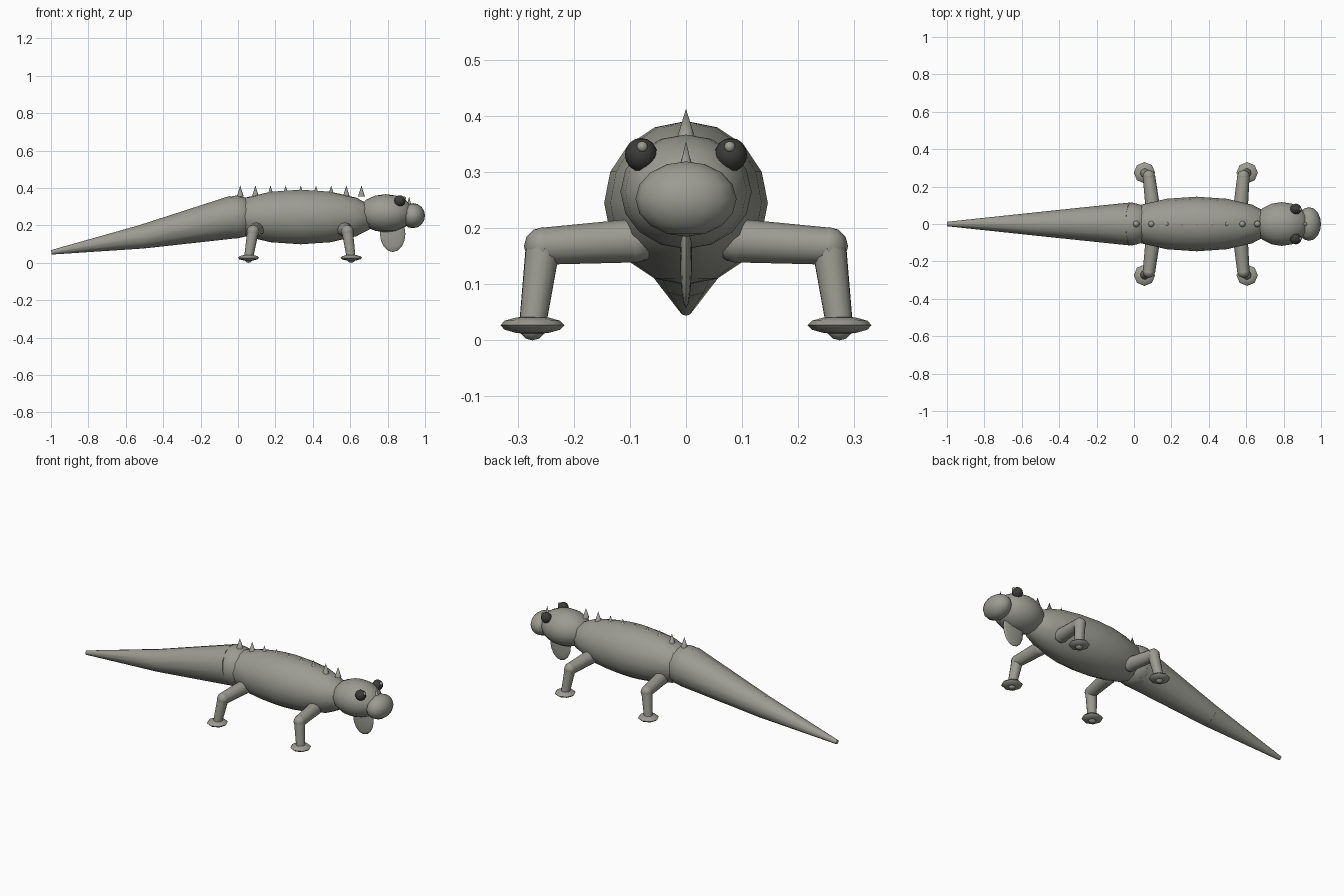
import bpy
import math
from mathutils import Vector

if "Cube" in bpy.data.objects:
    bpy.data.objects.remove(bpy.data.objects["Cube"], do_unlink=True)


def make_material(name, color):
    mat = bpy.data.materials.new(name)
    mat.use_nodes = True
    mat.diffuse_color = color
    mat.node_tree.nodes["Principled BSDF"].inputs["Base Color"].default_value = color
    return mat


skin = make_material("grey skin", (0.33, 0.33, 0.29, 1))
dark = make_material("dark eye", (0.045, 0.045, 0.042, 1))


def finish(name, mat):
    ob = bpy.context.object
    ob.name = name
    ob.data.materials.append(mat)
    bpy.ops.object.transform_apply(location=False, rotation=False, scale=True)
    bpy.ops.object.shade_smooth_by_angle(angle=math.radians(60))
    return ob


def ball(name, center, radii, segments=16, rings=8, mat=skin):
    bpy.ops.mesh.primitive_uv_sphere_add(segments=segments, ring_count=rings,
                                         radius=1, location=center)
    bpy.context.object.scale = radii
    return finish(name, mat)


def limb(name, start, end, r1, r2, sides=12):
    """Tapered tube between two points."""
    a, b = Vector(start), Vector(end)
    bpy.ops.mesh.primitive_cone_add(vertices=sides, radius1=r1, radius2=r2,
                                    depth=(b - a).length, location=(a + b) / 2)
    bpy.context.object.rotation_euler = (b - a).to_track_quat("Z", "Y").to_euler()
    return finish(name, skin)


# Trunk, head, snout and throat flap
ball("body", (0.335, 0, 0.245), (0.42, 0.146, 0.146))
ball("head", (0.79, 0, 0.265), (0.148, 0.117, 0.102))
ball("snout", (0.935, 0, 0.252), (0.065, 0.09, 0.067))
ball("throat_flap", (0.827, 0, 0.155), (0.068, 0.011, 0.097))

# Tail in two tapering sections with joints
base, middle, tip = (-0.02, 0, 0.245), (-0.51, 0, 0.14), (-0.998, 0, 0.056)
ball("tail_base", (-0.01, 0, 0.245), (0.115, 0.115, 0.115), 12, 8)
limb("tail_upper", base, middle, 0.115, 0.064)
ball("tail_joint", middle, (0.062, 0.062, 0.062), 12, 8)
limb("tail_lower", middle, tip, 0.064, 0.012)

# Legs: hip, thigh, knee, shin, ankle, foot
for side, s in (("left", 1), ("right", -1)):
    for pair, hip_x, knee_x, foot_x in (("front", 0.57, 0.585, 0.605),
                                        ("rear", 0.10, 0.08, 0.056)):
        tag = pair + "_" + side
        hip = (hip_x, s * 0.09, 0.178)
        knee = (knee_x, s * 0.255, 0.168)
        ankle = (foot_x, s * 0.274, 0.024)
        ball("hip_" + tag, hip, (0.04, 0.04, 0.04), 8, 6)
        limb("thigh_" + tag, hip, knee, 0.039, 0.033)
        ball("knee_" + tag, knee, (0.034, 0.034, 0.034), 8, 6)
        limb("shin_" + tag, knee, ankle, 0.031, 0.024)
        ball("ankle_" + tag, ankle, (0.024, 0.024, 0.024), 8, 6)
        ball("foot_" + tag, (foot_x, s * 0.274, 0.027), (0.057, 0.057, 0.016), 8, 6)
    # Eyes with a small raised pupil
    ball("eye_" + side, (0.865, s * 0.08, 0.331), (0.03, 0.029, 0.03), 12, 8, dark)
    ball("pupil_" + side, (0.888, s * 0.078, 0.345), (0.01, 0.01, 0.01), 8, 6)

# Row of spikes along the back and a small nose horn
for i in range(9):
    x = 0.012 + i * 0.081
    limb("back_spike_%d" % (i + 1), (x, 0, 0.355), (x, 0, 0.413), 0.018, 0, 8)
limb("nose_horn", (0.915, 0, 0.305), (0.915, 0, 0.355), 0.012, 0, 8)
